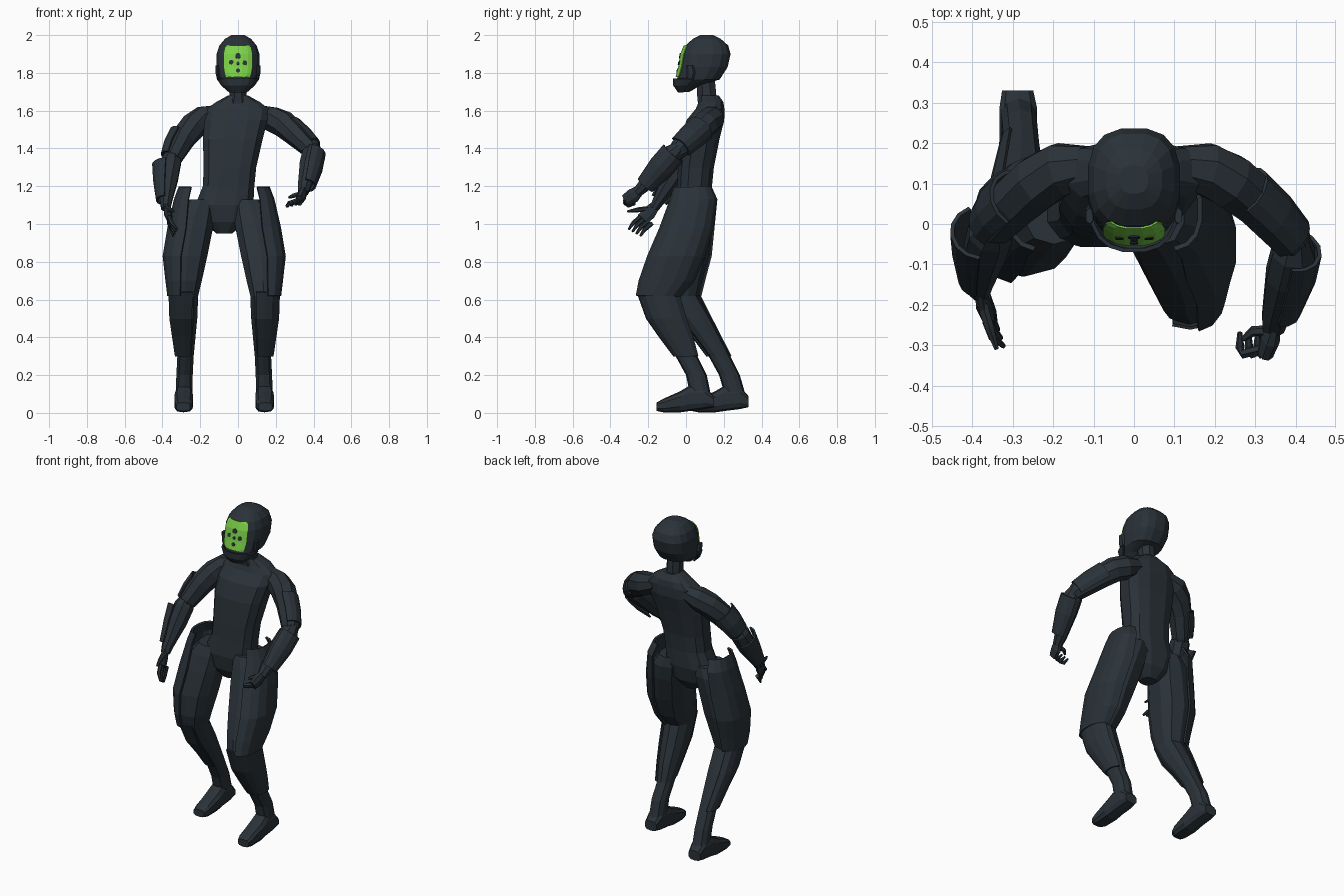
import bpy, bmesh, math
from mathutils import Vector, Matrix


def material(name, rgb):
    m = bpy.data.materials.new(name)
    m.diffuse_color = (*rgb, 1)
    return m


DARK = material("charcoal", (0.023, 0.032, 0.040))
GREEN = material("lime green", (0.20, 0.64, 0.065))


def skin(name, rings, closed=True, mat=DARK, thick=0.0):
    """Bridge a list of point rings into a mesh; open rings become thin plates."""
    bm = bmesh.new()
    vs = [[bm.verts.new(p) for p in r] for r in rings]
    n = len(rings[0])
    for a, b in zip(vs, vs[1:]):
        for i in range(n if closed else n - 1):
            j = (i + 1) % n
            bm.faces.new((a[i], a[j], b[j], b[i]))
    if closed:
        bm.faces.new(vs[0])
        bm.faces.new(vs[-1])
    bmesh.ops.recalc_face_normals(bm, faces=bm.faces)
    me = bpy.data.meshes.new(name)
    bm.to_mesh(me)
    bm.free()
    me.materials.append(mat)
    ob = bpy.data.objects.new(name, me)
    bpy.context.collection.objects.link(ob)
    if thick:
        mod = ob.modifiers.new("thickness", "SOLIDIFY")
        mod.thickness, mod.offset = thick, 0
    return ob


def angles(n, arc):
    """Full circle, or (centre, half width) in degrees."""
    if arc is None:
        return [2 * math.pi * (i + 0.5) / n for i in range(n)]
    c, h = map(math.radians, arc)
    return [c - h + 2 * h * i / (n - 1) for i in range(n)]


def loft(name, rows, axis="z", n=10, p=2.5, arc=None, grow=0.0, mat=DARK, thick=0.0):
    """Rows are (position, a0, a1, b0, b1): rounded-box slices along an axis."""
    rings = []
    for t, a0, a1, b0, b1 in rows:
        ring = []
        for w in angles(n, arc):
            c, s = math.cos(w), math.sin(w)
            a = (a0 + a1) / 2 + ((a1 - a0) / 2 + grow) * math.copysign(abs(c) ** (2 / p), c)
            b = (b0 + b1) / 2 + ((b1 - b0) / 2 + grow) * math.copysign(abs(s) ** (2 / p), s)
            ring.append((a, b, t) if axis == "z" else (a, t, b))
        rings.append(ring)
    return skin(name, rings, arc is None, mat, thick)


def tube(name, pts, n=8, out=(1, 0, 0), arc=None, flat=1.0, thick=0.0):
    """Points are (x, y, z, radius); 'out' is the direction of angle zero."""
    rings = []
    P = [Vector(q[:3]) for q in pts]
    for i, q in enumerate(pts):
        t = (P[min(i + 1, len(P) - 1)] - P[max(i - 1, 0)]).normalized()
        u = Vector(out)
        u = (u - t * u.dot(t)).normalized()
        v = t.cross(u)
        rings.append([P[i] + q[3] * (u * math.cos(w) * flat + v * math.sin(w))
                      for w in angles(n, arc)])
    return skin(name, rings, arc is None, DARK, thick)


# Torso with pelvis, and neck
loft("torso", [
    (0.95, -0.115, -0.03, -0.01, 0.08), (1.01, -0.19, 0.045, -0.045, 0.12),
    (1.10, -0.23, 0.085, -0.06, 0.14), (1.20, -0.19, 0.09, -0.05, 0.14),
    (1.30, -0.185, 0.10, -0.045, 0.15), (1.45, -0.19, 0.135, -0.03, 0.18),
    (1.55, -0.18, 0.16, 0.0, 0.205), (1.61, -0.17, 0.165, 0.05, 0.205),
    (1.645, -0.12, 0.12, 0.065, 0.20), (1.68, -0.055, 0.055, 0.07, 0.175)], n=12, p=2.7)
loft("neck", [(1.62, -0.07, 0.07, 0.06, 0.19), (1.68, -0.048, 0.048, 0.055, 0.165),
              (1.78, -0.045, 0.045, 0.05, 0.155)], n=8, p=2)

# Helmet, chin guard, visor
HEAD = [
    (1.70, -0.035, 0.035, -0.035, 0.02), (1.735, -0.07, 0.07, -0.055, 0.08),
    (1.765, -0.10, 0.10, -0.050, 0.18), (1.83, -0.115, 0.115, -0.034, 0.222),
    (1.90, -0.115, 0.115, -0.022, 0.238), (1.945, -0.10, 0.10, -0.004, 0.225),
    (1.98, -0.07, 0.07, 0.035, 0.185), (2.0, -0.035, 0.035, 0.075, 0.145)]
loft("helmet", HEAD, n=16, p=2.6)
loft("chin_guard", [
    (1.70, -0.04, 0.04, -0.035, 0.02), (1.735, -0.08, 0.08, -0.06, 0.10),
    (1.77, -0.105, 0.105, -0.062, 0.18)], n=10, arc=(270, 85), grow=0.004, thick=0.01)
loft("visor", [(1.778, -0.09, 0.09, -0.047, 0.187), (1.79, -0.104, 0.104, -0.044, 0.195)]
     + HEAD[3:5] + [(1.935, -0.104, 0.104, -0.008, 0.228), (1.945, -0.085, 0.085, -0.004, 0.225)],
     n=6, p=2.6, arc=(270, 33), grow=0.006, mat=GREEN, thick=0.005)
for s in (-1, 1):
    loft("helmet_cheek", [(1.77, s * 0.10, s * 0.113, 0.0, 0.04),
                          (1.80, s * 0.10, s * 0.120, 0.0, 0.05),
                          (1.84, s * 0.10, s * 0.120, 0.0, 0.04)], n=6)

# Round dark marks on the visor
for x, z, r, y in ((0, 1.89, 0.015, -0.031), (-0.036, 1.857, 0.012, -0.033),
                   (0.036, 1.853, 0.013, -0.033), (0, 1.85, 0.009, -0.038),
                   (0, 1.812, 0.011, -0.045)):
    ring = [Vector((r * math.cos(a), 0, r * math.sin(a))) for a in angles(10, None)]
    tilt = Matrix.Rotation(math.radians(-11), 3, "X")
    skin("visor_mark", [[tilt @ (p + Vector((0, d, 0))) + Vector((x, y, z)) for p in ring]
                        for d in (-0.0045, 0.0045)])

# Legs: height, inner and outer offset from the hip centre, depth for each side
LEG = [(1.13, 0.05, 0.20, -0.055, 0.135, -0.05, 0.135),
       (1.07, 0.045, 0.25, -0.085, 0.145, -0.075, 0.145),
       (0.98, 0.055, 0.285, -0.125, 0.13, -0.10, 0.135),
       (0.83, 0.085, 0.31, -0.19, 0.085, -0.13, 0.12),
       (0.70, 0.115, 0.295, -0.235, 0.03, -0.13, 0.085),
       (0.62, 0.135, 0.285, -0.25, -0.04, -0.11, 0.065),
       (0.50, 0.14, 0.28, -0.20, 0.0, -0.04, 0.135),
       (0.40, 0.15, 0.265, -0.13, 0.035, 0.045, 0.185),
       (0.30, 0.16, 0.25, -0.055, 0.06, 0.12, 0.235),
       (0.20, 0.165, 0.255, 0.0, 0.11, 0.175, 0.285),
       (0.08, 0.167, 0.26, 0.025, 0.135, 0.21, 0.32)]
PLATE_TOP = [(1.195, 0.08, 0.225, -0.05, 0.12, -0.05, 0.12),
             (1.13, 0.08, 0.25, -0.07, 0.15, -0.065, 0.15)]
FOOT = [(-0.155, 0.18, 0.255, 0.010, 0.055), (-0.12, 0.167, 0.262, 0.003, 0.075),
        (-0.03, 0.163, 0.266, 0.003, 0.115), (0.02, 0.166, 0.262, 0.01, 0.145),
        (0.10, 0.165, 0.262, 0.02, 0.14), (0.145, 0.175, 0.255, 0.03, 0.09)]
HIP = -0.073
for s, side in ((1, "left"), (-1, "right")):
    def across(a, b):
        return sorted((HIP + s * a, HIP + s * b))

    def slices(table):
        return [(r[0], *across(r[1], r[2]), *(r[3:5] if s > 0 else r[5:7])) for r in table]
    rows = slices(LEG)
    loft(side + "_leg", rows, n=10)
    mid = 0 if s > 0 else 180
    loft(side + "_thigh_plate", slices(PLATE_TOP) + rows[2:6], n=8, arc=(mid, 80),
         grow=0.012, thick=0.012)
    z, *rest = rows[5]
    loft(side + "_shin_plate", [(0.64, *rest)] + rows[6:9], n=8,
         arc=(mid - s * 25, 90), grow=0.008, thick=0.008)
    dy = 0 if s > 0 else 0.185
    loft(side + "_foot", [(y + dy, *across(a, b), c, d) for y, a, b, c, d in FOOT],
         axis="y", n=10, p=3)

# Arms and their plates
tube("left_upper_arm", [(0.10, 0.145, 1.585, 0.05), (0.18, 0.135, 1.555, 0.07),
                        (0.24, 0.105, 1.53, 0.072),
                        (0.30, 0.06, 1.48, 0.066), (0.39, -0.04, 1.395, 0.052),
                        (0.405, -0.07, 1.36, 0.035)], out=(0, 0, 1))
tube("left_forearm", [(0.40, -0.03, 1.41, 0.035), (0.395, -0.07, 1.37, 0.058),
                      (0.38, -0.13, 1.31, 0.058), (0.35, -0.23, 1.195, 0.036),
                      (0.345, -0.26, 1.165, 0.028)])
tube("left_upper_arm_plate", [(0.27, 0.075, 1.50, 0.074), (0.33, 0.02, 1.45, 0.070),
                              (0.38, -0.035, 1.40, 0.062)],
     out=(1, 0.5, 0.6), arc=(0, 75), n=7, thick=0.01)
tube("left_forearm_plate", [(0.395, -0.065, 1.375, 0.066), (0.38, -0.13, 1.30, 0.066),
                            (0.36, -0.215, 1.205, 0.048)],
     out=(1, -0.2, 0), arc=(0, 85), n=7, thick=0.01)
tube("right_upper_arm", [(-0.10, 0.145, 1.585, 0.05), (-0.18, 0.135, 1.56, 0.07),
                         (-0.235, 0.105, 1.52, 0.072),
                         (-0.29, 0.06, 1.455, 0.068), (-0.345, 0.0, 1.355, 0.056),
                         (-0.36, -0.02, 1.31, 0.035)], out=(0, 0, 1))
tube("right_forearm", [(-0.345, 0.0, 1.38, 0.035), (-0.355, -0.02, 1.33, 0.058),
                       (-0.37, -0.07, 1.24, 0.056), (-0.382, -0.15, 1.115, 0.033),
                       (-0.382, -0.17, 1.08, 0.026)], out=(-1, 0, 0))
tube("right_upper_arm_plate", [(-0.285, 0.06, 1.47, 0.077), (-0.32, 0.03, 1.41, 0.073),
                               (-0.345, 0.0, 1.35, 0.064)],
     out=(-1, 0.4, 0.4), arc=(0, 75), n=7, thick=0.01)
tube("right_forearm_plate", [(-0.375, -0.02, 1.31, 0.076), (-0.38, -0.07, 1.23, 0.066),
                             (-0.385, -0.14, 1.125, 0.045)],
     out=(-1, -0.2, 0), arc=(0, 75), n=7, thick=0.01)

# Half-closed left hand
tube("left_palm", [(0.348, -0.245, 1.18, 0.028), (0.338, -0.28, 1.15, 0.042),
                   (0.325, -0.32, 1.125, 0.034)], flat=0.6)
for i in range(4):
    x, z = 0.262 + 0.022 * i, 1.10 + 0.006 * i
    tube("left_finger", [(0.33, -0.305, 1.13, 0.013), (x + 0.008, -0.322, z + 0.01, 0.012),
                         (x, -0.305, z - 0.004, 0.011), (x, -0.268, z + 0.006, 0.006)],
         n=6, out=(0, 0.3, 1))
tube("left_thumb", [(0.33, -0.265, 1.16, 0.014), (0.295, -0.265, 1.15, 0.013),
                    (0.27, -0.285, 1.14, 0.007)], n=6, out=(0, 0, 1))

# Open right hand
tube("right_palm", [(-0.382, -0.16, 1.10, 0.026), (-0.375, -0.195, 1.06, 0.04),
                    (-0.36, -0.23, 1.025, 0.036)], flat=0.45)
for i in range(4):
    y, z = -0.255 + 0.02 * i, 1.03 - 0.012 * i
    tube("right_finger", [(-0.365, y + 0.015, z + 0.01, 0.012),
                          (-0.35, y - 0.025, z - 0.025, 0.011),
                          (-0.322 - 0.007 * i, y - 0.048, z - 0.058, 0.006)],
         n=6, out=(1, 0, 0))
tube("right_thumb", [(-0.375, -0.20, 1.08, 0.015), (-0.358, -0.255, 1.075, 0.013),
                     (-0.34, -0.31, 1.066, 0.006)], n=6)
